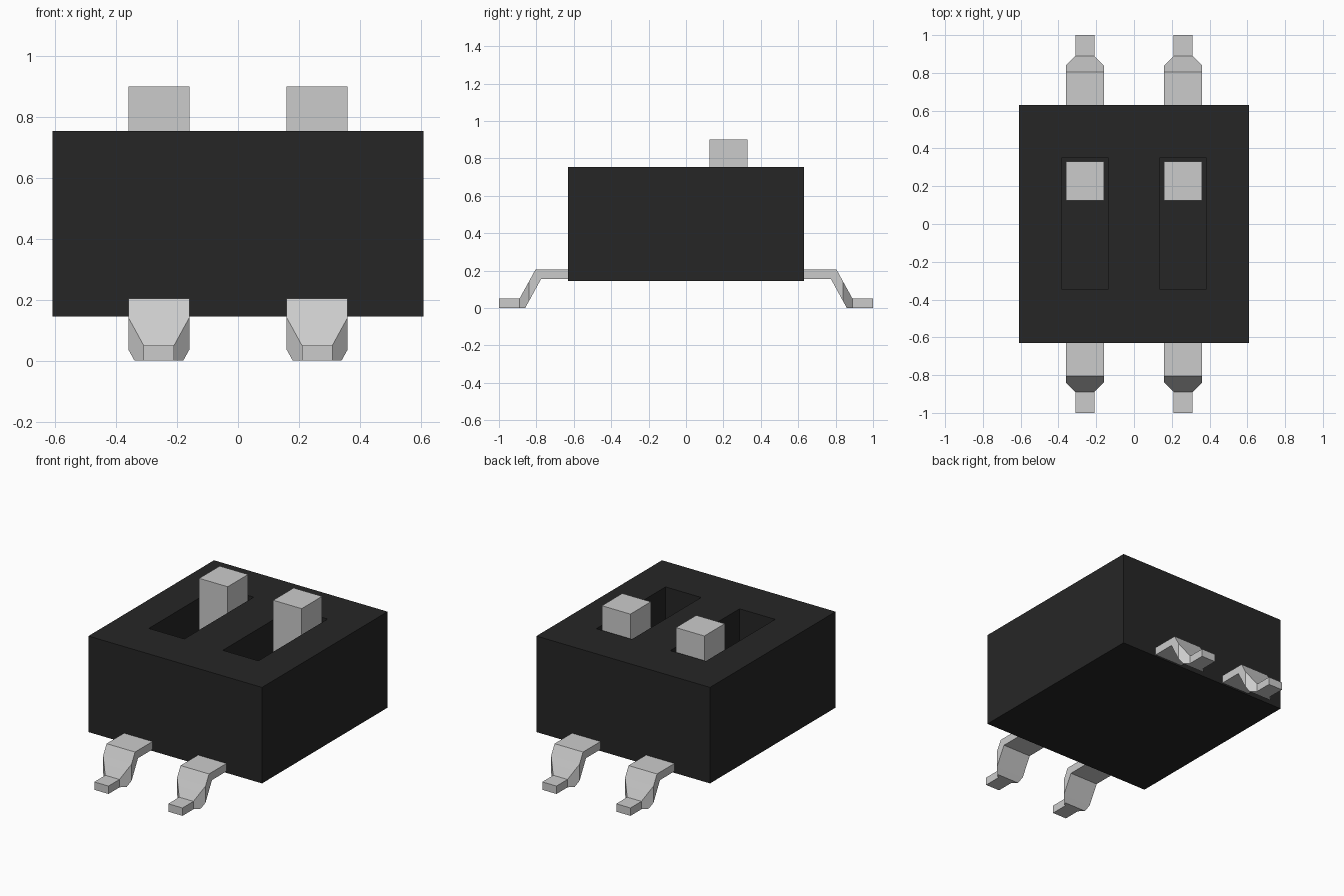
import bpy, bmesh

default = bpy.data.objects.get("Cube")
if default:
    bpy.data.objects.remove(default, do_unlink=True)


def material(name, value):
    mat = bpy.data.materials.new(name)
    mat.use_nodes = True
    colour = (value, value, value, 1)
    mat.diffuse_color = colour
    mat.node_tree.nodes["Principled BSDF"].inputs["Base Color"].default_value = colour
    return mat


BLACK = material("black plastic", 0.0194)
GREY = material("light grey", 0.60)


def finish(name, bm, mat):
    bmesh.ops.recalc_face_normals(bm, faces=bm.faces)
    mesh = bpy.data.meshes.new(name)
    bm.to_mesh(mesh)
    bm.free()
    mesh.materials.append(mat)
    obj = bpy.data.objects.new(name, mesh)
    bpy.context.collection.objects.link(obj)
    return obj


def box(name, lo, hi, mat):
    bm = bmesh.new()
    bmesh.ops.create_cube(bm, size=1)
    for v in bm.verts:
        v.co = [lo[i] if v.co[i] < 0 else hi[i] for i in range(3)]
    return finish(name, bm, mat)


def pin(name, x, side):
    """Gull-wing pin lofted through rectangular sections along y."""
    # distance from centre, half width, bottom z, top z
    sections = [(1.0, 0.05, 0, 0.05), (0.89, 0.05, 0, 0.05),
                (0.86, 0.08, 0, 0.105), (0.84, 0.10, 0.036, 0.141),
                (0.805, 0.10, 0.10, 0.205), (0.775, 0.10, 0.155, 0.205),
                (0.60, 0.10, 0.155, 0.205)]
    bm = bmesh.new()
    rings = [[bm.verts.new((x + sx * w, side * y, z))
              for sx, z in ((-1, b), (1, b), (1, t), (-1, t))]
             for y, w, b, t in sections]
    for r, s in zip(rings, rings[1:]):
        for i in range(4):
            j = (i + 1) % 4
            bm.faces.new((r[i], r[j], s[j], s[i]))
    bm.faces.new(rings[0])
    bm.faces.new(rings[-1])
    return finish(name, bm, GREY)


POSITIONS = (("right", -0.26), ("left", 0.26))
SLOT_FLOOR = 0.45

# Housing with two slots cut into its top
body = box("housing", (-0.61, -0.63, 0.145), (0.61, 0.63, 0.755), BLACK)
for label, x in POSITIONS:
    cutter = box("slot_cutter", (x - 0.125, -0.345, SLOT_FLOOR),
                 (x + 0.125, 0.35, 1.0), BLACK)
    cutter.hide_render = True
    mod = body.modifiers.new("slot", 'BOOLEAN')
    mod.operation = 'DIFFERENCE'
    mod.solver = 'EXACT'
    mod.object = cutter
    bpy.context.view_layer.objects.active = body
    bpy.ops.object.modifier_apply(modifier=mod.name)
    bpy.data.objects.remove(cutter, do_unlink=True)

# Slider knobs and pins
for label, x in POSITIONS:
    box(label + "_slider", (x - 0.10, 0.125, SLOT_FLOOR - 0.01),
        (x + 0.10, 0.33, 0.90), GREY)
    pin("front_" + label + "_pin", x, -1)
    pin("back_" + label + "_pin", x, 1)
